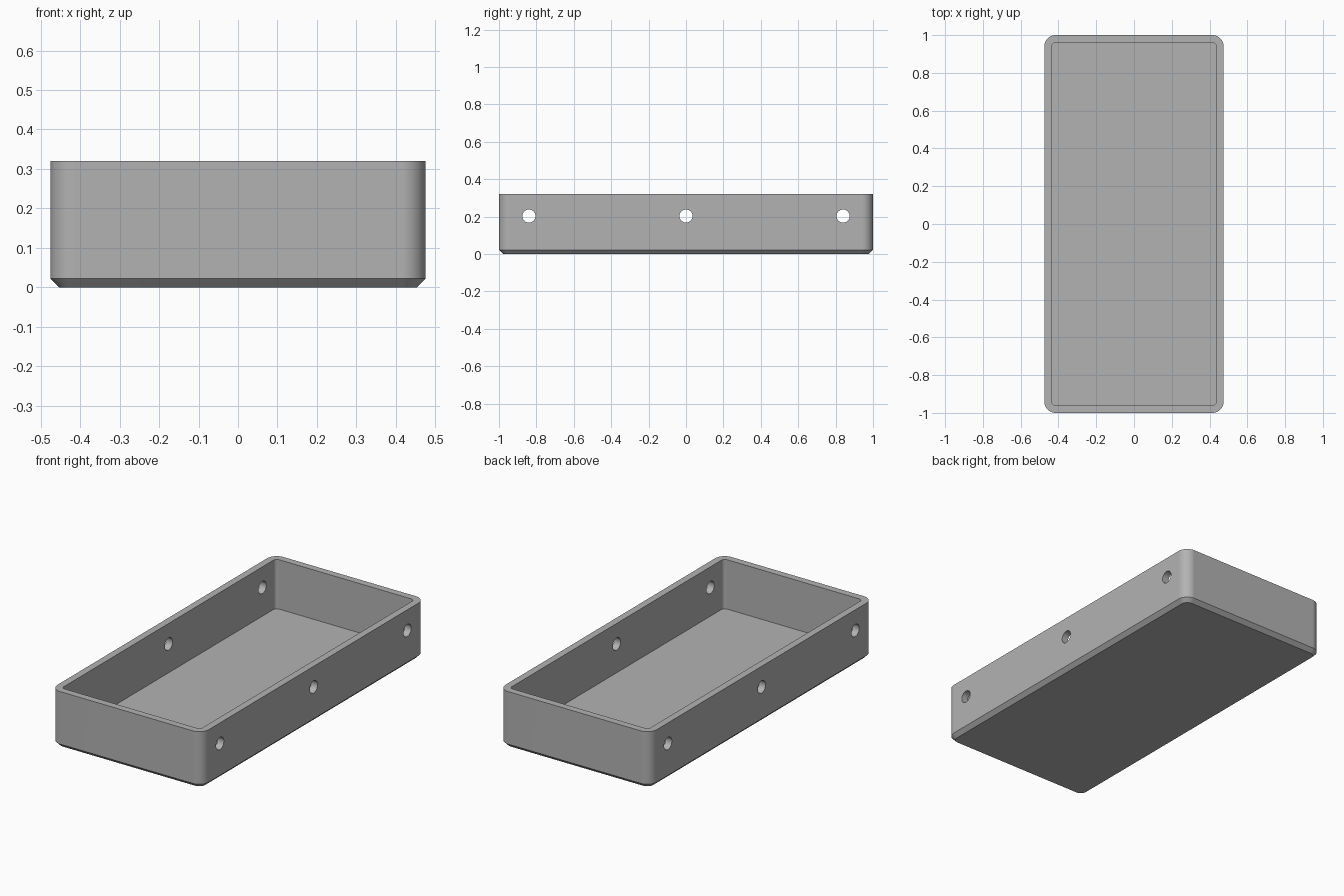
import bpy, bmesh, math

cube = bpy.data.objects.get("Cube")
if cube:
    bpy.data.objects.remove(cube, do_unlink=True)

HALF_X, HALF_Y, HEIGHT = 0.475, 1.0, 0.32
WALL, RADIUS, CHAMFER = 0.04, 0.06, 0.022
HOLE_R, HOLE_Y, HOLE_Z = 0.035, 0.84, 0.203
STEPS = 12

grey = bpy.data.materials.new("grey plastic")
grey.use_nodes = True
colour = (0.45, 0.45, 0.45, 1)
grey.diffuse_color = colour
grey.node_tree.nodes["Principled BSDF"].inputs["Base Color"].default_value = colour


def ring(bm, inset, z):
    """Rounded rectangle of vertices, offset inwards by inset."""
    r = RADIUS - inset
    verts = []
    for quarter, (sx, sy) in enumerate([(1, 1), (-1, 1), (-1, -1), (1, -1)]):
        for i in range(STEPS + 1):
            a = (quarter + i / STEPS) * math.pi / 2
            verts.append(bm.verts.new((sx * (HALF_X - RADIUS) + r * math.cos(a),
                                       sy * (HALF_Y - RADIUS) + r * math.sin(a), z)))
    return verts


# Tray body: chamfered base, outer wall, rim, inner wall and floor
bm = bmesh.new()
profile = [(CHAMFER, 0), (0, CHAMFER), (0, HEIGHT), (WALL, HEIGHT), (WALL, WALL)]
rings = [ring(bm, *p) for p in profile]
for low, high in zip(rings, rings[1:]):
    for i in range(len(low)):
        j = (i + 1) % len(low)
        bm.faces.new((low[i], low[j], high[j], high[i]))
bm.faces.new(rings[0][::-1])
bm.faces.new(rings[-1])
bmesh.ops.recalc_face_normals(bm, faces=bm.faces)
mesh = bpy.data.meshes.new("tray")
bm.to_mesh(mesh)
bm.free()
tray = bpy.data.objects.new("tray", mesh)
bpy.context.collection.objects.link(tray)
mesh.materials.append(grey)

# Screw holes: each cutter passes through both long walls
cutters = []
for y in (-HOLE_Y, 0, HOLE_Y):
    bpy.ops.mesh.primitive_cylinder_add(vertices=32, radius=HOLE_R, depth=3 * HALF_X,
                                        location=(0, y, HOLE_Z),
                                        rotation=(0, math.pi / 2, 0))
    cutter = bpy.context.object
    cutter.name = "hole_cutter"
    cutter.data.materials.append(grey)
    cutters.append(cutter)
    cut = tray.modifiers.new("screw hole", 'BOOLEAN')
    cut.operation, cut.solver, cut.object = 'DIFFERENCE', 'EXACT', cutter

# Apply the cuts, then smooth the rounded surfaces
bpy.ops.object.select_all(action='DESELECT')
tray.select_set(True)
bpy.context.view_layer.objects.active = tray
for name in [m.name for m in tray.modifiers]:
    bpy.ops.object.modifier_apply(modifier=name)
for cutter in cutters:
    bpy.data.objects.remove(cutter, do_unlink=True)
bpy.ops.object.shade_smooth_by_angle(angle=math.radians(30))
tray.modifiers.new("even shading", 'WEIGHTED_NORMAL').keep_sharp = True
